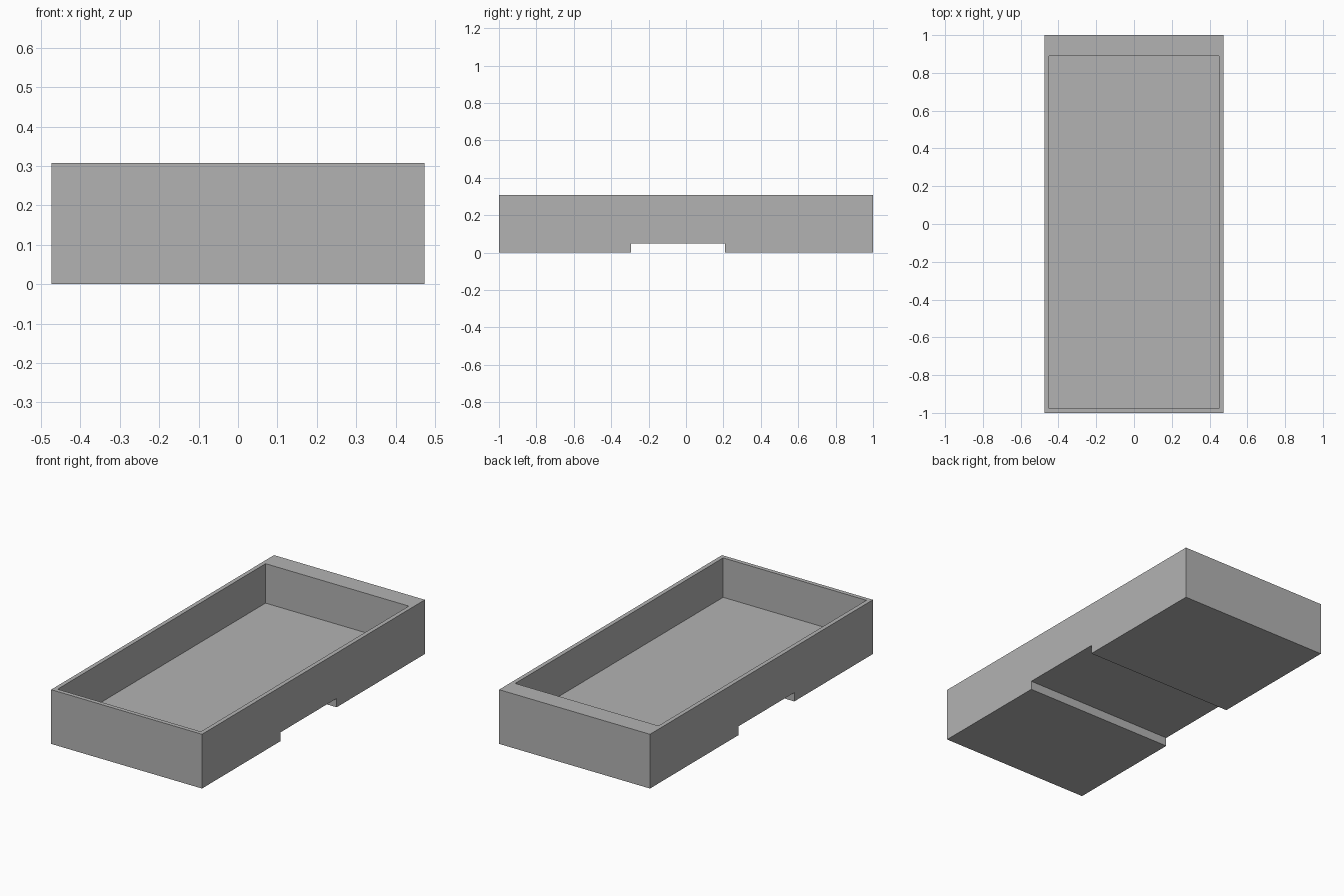
import bpy, bmesh
from mathutils import Vector

cube = bpy.data.objects.get("Cube")
if cube:
    bpy.data.objects.remove(cube, do_unlink=True)

HALF_W, HALF_L, HEIGHT = 0.474, 1.0, 0.308
WALL, BACK_WALL = 0.034, 0.11
NOTCH_FRONT, NOTCH_BACK, NOTCH_H = -0.295, 0.208, 0.05
FLOOR_Z = 0.084

grey = bpy.data.materials.new("plain grey")
grey.use_nodes = True
colour = (0.45, 0.45, 0.45, 1)
grey.diffuse_color = colour
grey.node_tree.nodes["Principled BSDF"].inputs["Base Color"].default_value = colour

bm = bmesh.new()

# Side profile with the notch under the base, extruded across the width
profile = [(-HALF_L, 0), (NOTCH_FRONT, 0), (NOTCH_FRONT, NOTCH_H),
           (NOTCH_BACK, NOTCH_H), (NOTCH_BACK, 0), (HALF_L, 0),
           (HALF_L, HEIGHT), (-HALF_L, HEIGHT)]
side = bm.faces.new([bm.verts.new((-HALF_W, y, z)) for y, z in profile])
extruded = bmesh.ops.extrude_face_region(bm, geom=[side])["geom"]
bmesh.ops.translate(bm, vec=Vector((2 * HALF_W, 0, 0)),
                    verts=[v for v in extruded if isinstance(v, bmesh.types.BMVert)])
bmesh.ops.recalc_face_normals(bm, faces=bm.faces)

# Rim: inset the top face, with a thicker wall at the back
top = max(bm.faces, key=lambda f: f.calc_center_median().z)
bmesh.ops.inset_region(bm, faces=[top], thickness=WALL)
for v in top.verts:
    if v.co.y > 0:
        v.co.y = HALF_L - BACK_WALL

# Cavity: push the inner face down to the floor
floor = bmesh.ops.extrude_discrete_faces(bm, faces=[top])["faces"][0]
for v in floor.verts:
    v.co.z = FLOOR_Z
bmesh.ops.recalc_face_normals(bm, faces=bm.faces)

mesh = bpy.data.meshes.new("tray")
bm.to_mesh(mesh)
bm.free()
mesh.materials.append(grey)
tray = bpy.data.objects.new("tray", mesh)
bpy.context.collection.objects.link(tray)
